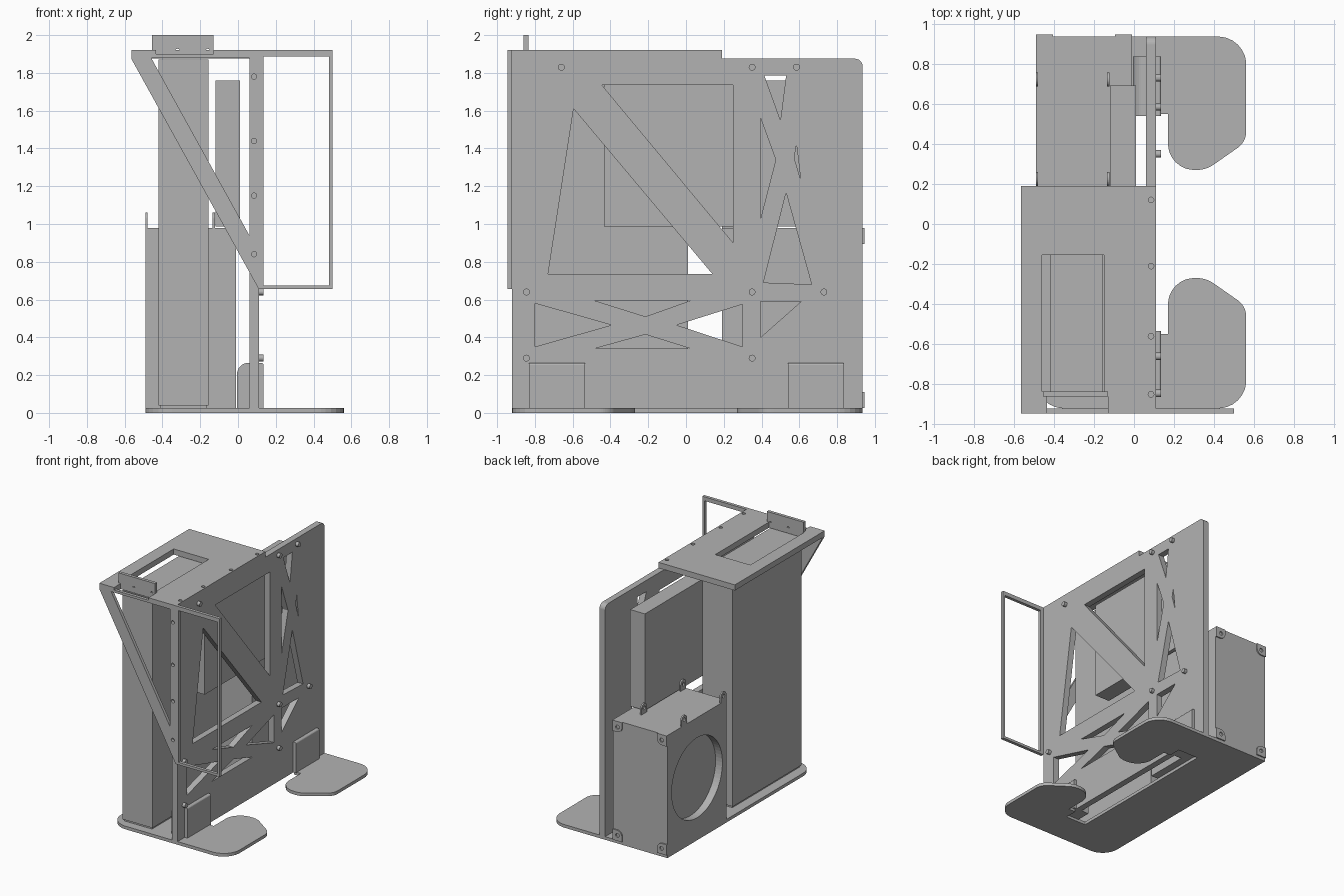
import bpy, math
from mathutils import Vector, Matrix

cube = bpy.data.objects.get("Cube")
if cube:
    bpy.data.objects.remove(cube, do_unlink=True)

grey = bpy.data.materials.new("plain_grey")
grey.use_nodes = True
grey.diffuse_color = (0.45, 0.45, 0.45, 1)
grey.node_tree.nodes["Principled BSDF"].inputs["Base Color"].default_value = (0.45, 0.45, 0.45, 1)

# Drawing planes: columns are the u axis, v axis and thickness axis
PLANES = {
    "XY": ((1, 0, 0), (0, 1, 0), (0, 0, 1)),
    "XZ": ((1, 0, 0), (0, 0, 1), (0, -1, 0)),
    "YZ": ((0, 1, 0), (0, 0, 1), (1, 0, 0)),
}


def circle(u, v, r, n=32):
    return [(u + r * math.cos(math.tau * i / n), v + r * math.sin(math.tau * i / n)) for i in range(n)]


def rect(u0, v0, u1, v1):
    return [(u0, v0), (u1, v0), (u1, v1), (u0, v1)]


def rounded(points, steps=8):
    """Outline with an optional corner radius as third value of a point."""
    out = []
    for i, p in enumerate(points):
        r = p[2] if len(p) > 2 else 0
        here = Vector(p[:2])
        if not r:
            out.append(here)
            continue
        a = (Vector(points[i - 1][:2]) - here).normalized()
        b = (Vector(points[(i + 1) % len(points)][:2]) - here).normalized()
        half = a.angle(b) / 2
        centre = here + (a + b).normalized() * r / math.sin(half)
        reach = r / math.tan(half)
        start, end = here + a * reach - centre, here + b * reach - centre
        out += [centre + start.lerp(end, k / steps).normalized() * r for k in range(steps + 1)]
    return out


def plate(name, plane, lo, hi, *loops):
    """Flat outline with holes, thickened from lo to hi along the plane normal."""
    curve = bpy.data.curves.new(name, "CURVE")
    curve.dimensions = "2D"
    curve.fill_mode = "BOTH"
    curve.extrude = (hi - lo) / 2
    for loop in loops:
        s = curve.splines.new("POLY")
        s.points.add(len(loop) - 1)
        for pt, co in zip(s.points, loop):
            pt.co = (co[0], co[1], 0, 1)
        s.use_cyclic_u = True
    temp = bpy.data.objects.new(name + "_outline", curve)
    bpy.context.collection.objects.link(temp)
    dg = bpy.context.evaluated_depsgraph_get()
    dg.update()
    mesh = bpy.data.meshes.new_from_object(temp.evaluated_get(dg))
    bpy.data.objects.remove(temp, do_unlink=True)
    bpy.data.curves.remove(curve)
    u, v, n = (Vector(c) for c in PLANES[plane])
    mid = (lo + hi) / 2 * Vector(abs(c) for c in n)
    mesh.transform(Matrix.Translation(mid) @ Matrix((u, v, n)).transposed().to_4x4())
    mesh.materials.clear()
    mesh.materials.append(grey)
    for f in mesh.polygons:
        f.use_smooth = False
    mesh.name = name
    obj = bpy.data.objects.new(name, mesh)
    bpy.context.collection.objects.link(obj)
    return obj


def box(name, x0, x1, y0, y1, z0, z1):
    return plate(name, "XY", z0, z1, rect(x0, y0, x1, y1))


# Base with two hooked feet and a slot beneath the main panel
front_half = [(-.49, -.92, .14), (.56, -.92, .14), (.56, -.41, .1), (.36, -.27, .14),
              (.17, -.27, .13), (.17, -.55), (.11, -.55), (.11, -.65), (-.07, -.65)]
back_half = [(p[0], -p[1] + (.015 if p[1] < -.9 else 0), *p[2:]) for p in reversed(front_half[1:])]
plate("base", "XY", 0, .025, rounded(front_half + back_half + [(-.49, .935)]))

# Main panel with truss cutouts
cutouts = [
    [(-.445, 1.735), (.25, 1.735), (.25, .9)],
    [(-.595, 1.61), (-.73, .735), (.14, .735)],
    [(.415, 1.785), (.53, 1.785), (.5, 1.55)],
    [(.395, 1.56), (.475, 1.34), (.395, 1.03)],
    [(.585, 1.42), (.573, 1.35), (.607, 1.235)],
    [(.53, 1.165), (.665, .68), (.41, .69)],
    [(.395, .59), (.61, .59), (.395, .4)],
    [(-.8, .58), (-.395, .465), (-.8, .35)],
    [(-.485, .595), (.025, .595), (-.215, .51)],
    [(-.485, .34), (.025, .34), (-.215, .415)],
    [(-.05, .465), (.3, .575), (.3, .35)],
]
plate("main_panel", "YZ", .06, .11,
      rounded([(-.92, .02), (.935, .02), (.935, 1.875, .04), (-.92, 1.875)]), *cutouts)

# Standoffs on the outer face of the panel
for y, z in [(-.66, 1.83), (.35, 1.83), (.585, 1.83), (-.845, .64),
             (.35, .64), (.73, .64), (-.845, .29), (.35, .29)]:
    plate("standoff", "YZ", .105, .135, circle(y, z, .018, 20))

# Brackets joining panel and base
for y in (-.83, .54):
    plate("panel_bracket", "XZ", y, y + .295,
          rounded([(-.005, .02), (.135, .02), (.135, .265, .012), (-.005, .265, .06)]))

# Top plate with window, front notch and screw holes
plate("top_plate", "XY", 1.875, 1.92,
      [(-.565, -.92), (-.435, -.92), (-.435, -.86), (-.13, -.86), (-.13, -.92),
       (.11, -.92), (.11, .19), (-.565, .19)],
      rect(-.46, -.835, -.15, -.155),
      *[circle(.085, y, .014, 16) for y in (-.85, -.56, -.21, .12)])
plate("top_tab", "XZ", -.86, -.835, rect(-.455, 1.895, -.13, 2),
      *[circle(x, 1.915, .013, 16) for x in (-.32, -.16)])

# Triangular front brace
plate("front_brace", "XZ", -.945, -.92,
      [(-.565, 1.92), (-.565, 1.875), (.11, .655), (.125, .655), (.125, 1.92),
       (-.13, 1.92), (-.13, 1.9), (-.435, 1.9), (-.435, 1.92)],
      [(-.46, 1.88), (.06, 1.88), (.06, .94)],
      *[circle(.085, z, .014, 16) for z in (.84, 1.15, 1.44, 1.78)])

# Open rectangular front frame
plate("front_frame", "XZ", -.945, -.92, rect(.115, .655, .5, 1.92), rect(.135, .675, .482, 1.888))

# Tall front column and the slab held behind the panel
box("tall_column", -.42, -.155, -.86, .01, .04, 1.87)
box("column_foot", -.41, -.165, -.85, 0, .02, .045)
box("card_slab", -.12, .01, -.435, .69, .988, 1.76)

# Rear box with a round recess on its outer side
box("rear_box", -.43, -.01, .19, .935, .025, .98)
plate("rear_box_side", "YZ", -.49, -.43, rect(.19, .025, .935, .98), circle(.56, .5, .32, 64))

# Upright lugs on the rear box
for x in (-.49, -.135):
    for y in (.225, .72):
        plate("top_lug", "YZ", x, x + .012,
              rounded([(y - .035, .97), (y + .035, .97), (y + .035, 1.06, .034), (y - .035, 1.06, .034)]),
              circle(y, 1.025, .015, 16))

# Corner lugs on the back of the rear box
for x, sx in ((-.49, 1), (-.01, -1)):
    for z, sz in ((.025, 1), (.98, -1)):
        w, h = x + sx * .085, z + sz * .085
        plate("corner_lug", "XZ", .93, .945, rounded([(x, z), (w, z), (w, h, .045), (x, h)]),
              circle(x + sx * .045, z + sz * .045, .016, 16))
